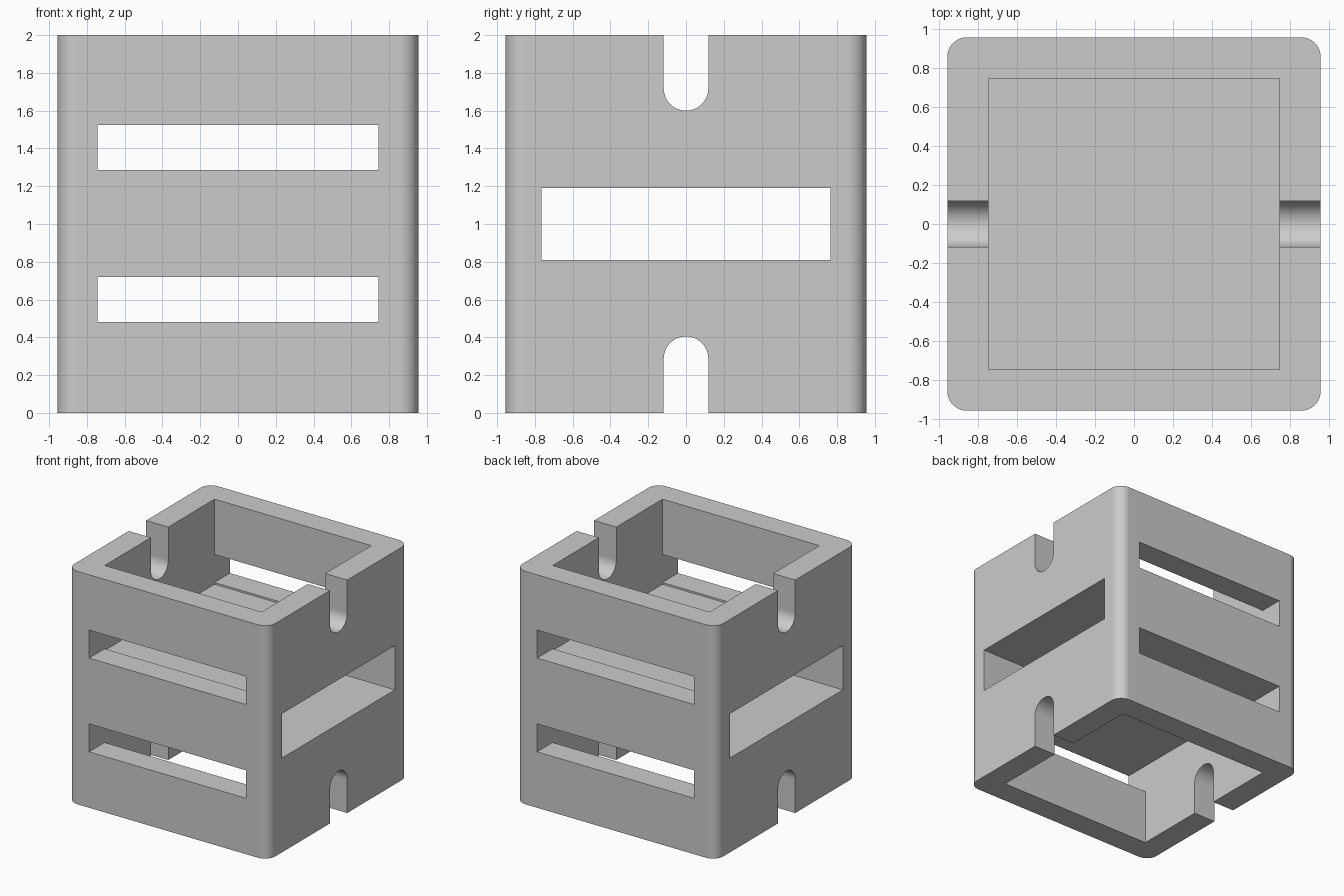
import bpy, bmesh, math

cube = bpy.data.objects.get("Cube")
if cube:
    bpy.data.objects.remove(cube, do_unlink=True)

HALF, HEIGHT, CORNER = 0.955, 2.0, 0.1
POCKET, NOTCH = 0.745, 0.118

grey = bpy.data.materials.new("plain grey")
grey.use_nodes = True
grey.diffuse_color = (0.6, 0.6, 0.6, 1)
grey.node_tree.nodes["Principled BSDF"].inputs["Base Color"].default_value = (0.6, 0.6, 0.6, 1)


def prism(name, outline, direction):
    """Extrude a closed outline of 3D points along a direction."""
    bm = bmesh.new()
    face = bm.faces.new([bm.verts.new(p) for p in outline])
    top = bmesh.ops.extrude_face_region(bm, geom=[face])["geom"]
    bmesh.ops.translate(bm, vec=direction,
                        verts=[v for v in top if isinstance(v, bmesh.types.BMVert)])
    bmesh.ops.recalc_face_normals(bm, faces=bm.faces)
    mesh = bpy.data.meshes.new(name)
    bm.to_mesh(mesh)
    bm.free()
    mesh.materials.append(grey)
    obj = bpy.data.objects.new(name, mesh)
    bpy.context.collection.objects.link(obj)
    return obj


def box(name, x, y, low, high):
    outline = [(-x, -y, low), (x, -y, low), (x, y, low), (-x, y, low)]
    return prism(name, outline, (0, 0, high - low))


def arc(cx, cy, radius, start, sweep, steps):
    return [(cx + radius * math.cos(start + sweep * i / steps),
             cy + radius * math.sin(start + sweep * i / steps)) for i in range(steps + 1)]


def notch(name, open_z, centre_z):
    """Round-ended wire notch running through both side walls."""
    up = open_z > centre_z
    curve = arc(0, centre_z, NOTCH, 0, -math.pi if up else math.pi, 24)
    profile = curve + [(-NOTCH, open_z), (NOTCH, open_z)]
    return prism(name, [(-1.2, y, z) for y, z in profile], (2.4, 0, 0))


# Block with rounded upright corners
inner = HALF - CORNER
outline = []
for i, (sx, sy) in enumerate([(1, 1), (-1, 1), (-1, -1), (1, -1)]):
    outline += arc(sx * inner, sy * inner, CORNER, i * math.pi / 2, math.pi / 2, 12)
block = prism("slotted_block", [(x, y, 0) for x, y in outline], (0, 0, HEIGHT))

# Pockets, crossing slots and notches
cutters = [
    box("top_pocket", POCKET, POCKET, 1.27, 2.2),
    box("bottom_pocket", POCKET, POCKET, -0.2, 0.72),
    box("upper_slot", POCKET, 1.2, 1.285, 1.525),
    box("lower_slot", POCKET, 1.2, 0.48, 0.72),
    box("side_slot", 1.2, 0.765, 0.81, 1.19),
    notch("top_notch", 2.2, 1.6 + NOTCH),
    notch("bottom_notch", -0.2, 0.405 - NOTCH),
]
bpy.ops.object.select_all(action="DESELECT")
bpy.context.view_layer.objects.active = block
block.select_set(True)
for cutter in cutters:
    cutter.hide_render = True
    mod = block.modifiers.new(cutter.name, "BOOLEAN")
    mod.operation, mod.solver, mod.object = "DIFFERENCE", "EXACT", cutter
    bpy.ops.object.modifier_apply(modifier=mod.name)
    bpy.data.objects.remove(cutter, do_unlink=True)

# Smooth rounded corners with crisp edges
bpy.ops.object.shade_smooth_by_angle(angle=math.radians(30))
weighted = block.modifiers.new("even_shading", "WEIGHTED_NORMAL")
weighted.keep_sharp = True
